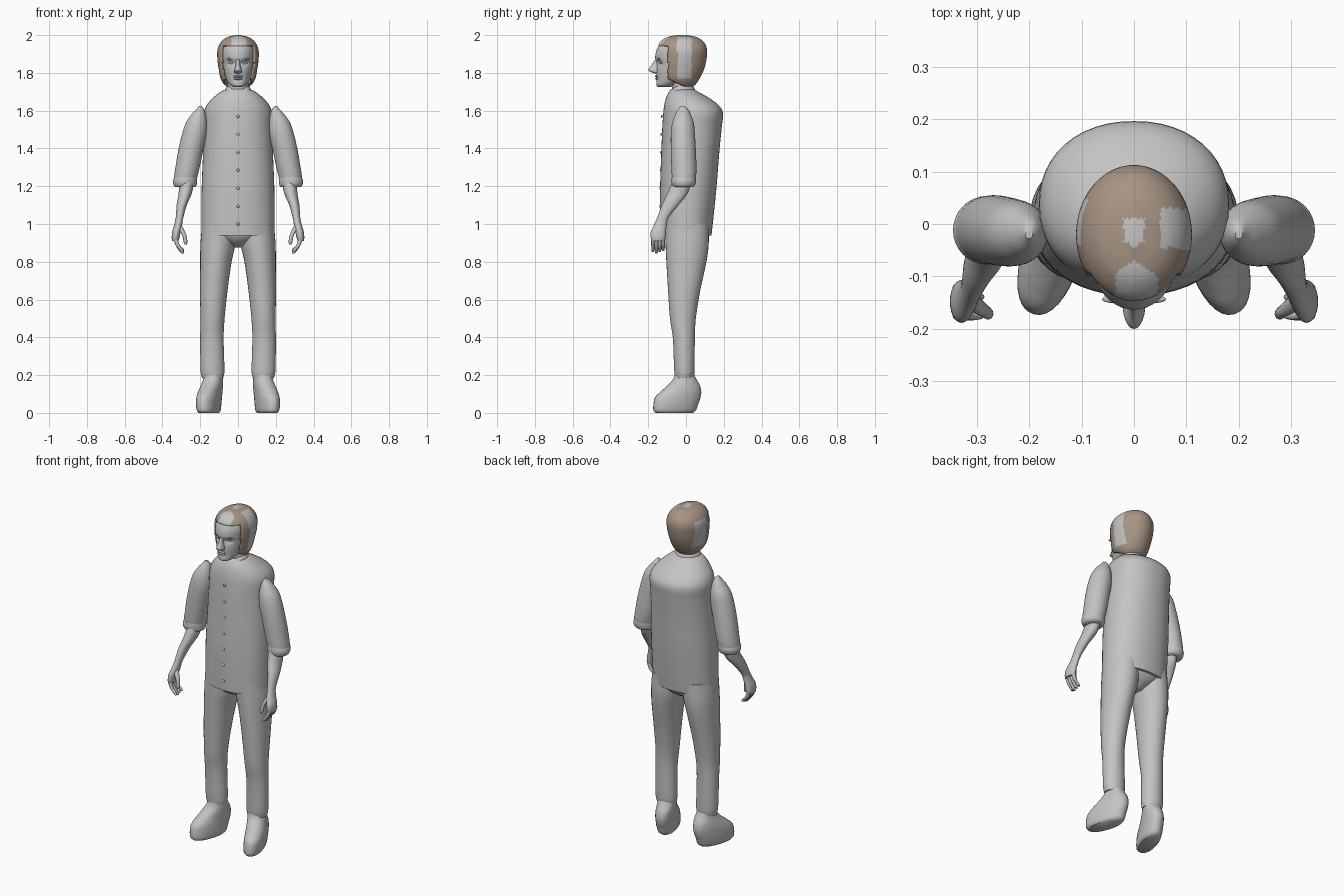
import bpy, bmesh, math
from mathutils import Vector

default_cube = bpy.data.objects.get("Cube")
if default_cube:
    bpy.data.objects.remove(default_cube, do_unlink=True)


def make_material(name, colour):
    material = bpy.data.materials.new(name)
    material.use_nodes = True
    material.diffuse_color = (*colour, 1)
    material.node_tree.nodes["Principled BSDF"].inputs["Base Color"].default_value = (*colour, 1)
    return material


grey = make_material("plain grey", (0.55, 0.55, 0.55))
brown = make_material("hair brown", (0.39, 0.3, 0.235))


def finish(name, bm, materials=(grey,), mirrored=False):
    """Turn a bmesh into a smooth-shaded object, optionally mirrored across x."""
    bmesh.ops.recalc_face_normals(bm, faces=bm.faces)
    mesh = bpy.data.meshes.new(name)
    bm.to_mesh(mesh)
    bm.free()
    for material in materials:
        mesh.materials.append(material)
    obj = bpy.data.objects.new(name, mesh)
    bpy.context.collection.objects.link(obj)
    bpy.ops.object.select_all(action='DESELECT')
    obj.select_set(True)
    bpy.context.view_layer.objects.active = obj
    bpy.ops.object.shade_smooth_by_angle(angle=math.radians(50))
    if mirrored:
        modifier = obj.modifiers.new("Mirror", 'MIRROR')
        modifier.use_mirror_merge = False
    return obj


def smooth_rings(rings, steps):
    """Interpolate ring profiles with a cubic curve over height."""
    def slope(i):
        a, b = rings[max(i - 1, 0)], rings[min(i + 1, len(rings) - 1)]
        return [(q - p) / (b[0] - a[0]) for p, q in zip(a, b)]

    result = [rings[0]]
    for i in range(len(rings) - 1):
        a, b = rings[i], rings[i + 1]
        ma, mb, dz = slope(i), slope(i + 1), b[0] - a[0]
        for k in range(1, steps + 1):
            t = k / steps
            s = t * t * (3 - 2 * t)
            result.append([p + (q - p) * s + dz * (t * (1 - t) ** 2 * u - t * t * (1 - t) * v)
                           for p, q, u, v in zip(a, b, ma, mb)])
    return result


def loft(rings, sides=32, steps=4, power=2.0, yaw=0, caps=True):
    """Stack rounded rings given as (z, centre x, half width, front y, back y)."""
    bm = bmesh.new()
    loops = []
    for z, cx, hx, y0, y1 in smooth_rings(rings, steps):
        loop = []
        for k in range(sides):
            angle = math.tau * k / sides
            c, s = math.cos(angle), math.sin(angle)
            dx = math.copysign(abs(c) ** (2 / power), c) * hx
            dy = math.copysign(abs(s) ** (2 / power), s) * (y1 - y0) / 2
            loop.append(bm.verts.new((cx + dx * math.cos(yaw) - dy * math.sin(yaw),
                                      (y0 + y1) / 2 + dx * math.sin(yaw) + dy * math.cos(yaw), z)))
        loops.append(loop)
    for a, b in zip(loops, loops[1:]):
        for k in range(sides):
            n = (k + 1) % sides
            bm.faces.new((a[k], a[n], b[n], b[k]))
    if caps:
        bm.faces.new(loops[0])
        bm.faces.new(loops[-1])
    return bm


def ellipsoid(name, centre, size, mirrored=False):
    bm = bmesh.new()
    bmesh.ops.create_uvsphere(bm, u_segments=16, v_segments=10, radius=1)
    for v in bm.verts:
        v.co = Vector(centre) + Vector(p * q for p, q in zip(v.co, size))
    return finish(name, bm, mirrored=mirrored)


# Shirt body, with its collar and buttons
finish("shirt_body", loft([
    (.94, 0, .193, -.135, .135), (1.05, 0, .193, -.137, .147), (1.2, 0, .192, -.137, .162),
    (1.4, 0, .184, -.13, .178), (1.52, 0, .18, -.125, .19), (1.59, 0, .18, -.12, .195),
    (1.63, 0, .165, -.115, .172), (1.67, 0, .13, -.105, .118), (1.7, 0, .092, -.09, .065),
    (1.715, 0, .06, -.078, .04)], sides=48, power=2.15))

bm = loft([(1.69, 0, .075, -.098, .055), (1.715, 0, .068, -.088, .046),
           (1.728, 0, .06, -.078, .04)], caps=False)
for v in bm.verts:
    v.co.z -= .035 * max(0, 1 - abs(v.co.x) / .05) * (v.co.y < 0)
finish("collar", bm)
for i in range(7):
    ellipsoid("button", (0, -.136 + .002 * max(0, i - 2), 1 + .095 * i), (.008, .005, .008))

# Sleeves and rolled cuffs
finish("sleeves", loft([
    (1.205, .28, .05, -.06, .035), (1.23, .28, .06, -.072, .05), (1.3, .267, .064, -.077, .055),
    (1.39, .25, .066, -.08, .052), (1.48, .23, .065, -.08, .047), (1.54, .219, .055, -.072, .04),
    (1.585, .207, .035, -.055, .022), (1.61, .2, .018, -.04, .008),
    (1.625, .2, .007, -.028, -.01)]), mirrored=True)
finish("cuffs", loft([
    (1.195, .28, .052, -.062, .036), (1.203, .28, .06, -.072, .046),
    (1.225, .281, .064, -.077, .053), (1.25, .277, .06, -.075, .052)]), mirrored=True)

# Forearms running into the palms
finish("forearms", loft([
    (.91, .332, .017, -.183, -.115), (.93, .33, .021, -.188, -.108), (.96, .326, .022, -.186, -.106),
    (.99, .318, .021, -.172, -.103), (1.03, .31, .02, -.154, -.094), (1.1, .298, .027, -.128, -.04),
    (1.16, .28, .035, -.1, .008), (1.23, .27, .038, -.07, .03)], sides=24), mirrored=True)

# Curled fingers and thumbs
for i, name in enumerate(("index_fingers", "middle_fingers", "ring_fingers", "little_fingers")):
    y, tip = -.175 + .018 * i, .845 + .006 * abs(i - 1)
    finish(name, loft([(tip, .293, .008, y - .006, y + .006), (tip + .012, .3, .011, y - .008, y + .008),
                       (.885, .318, .011, y - .009, y + .009), (.93, .334, .012, y - .009, y + .009)],
                      sides=12), mirrored=True)
finish("thumbs", loft([
    (.892, .277, .006, -.178, -.164), (.905, .278, .01, -.182, -.16), (.94, .284, .011, -.178, -.154),
    (.97, .3, .014, -.17, -.14), (.995, .313, .014, -.155, -.125)], sides=14), mirrored=True)

# Trousers
finish("trouser_legs", loft([
    (.185, .134, .057, -.057, .04), (.22, .135, .063, -.062, .045), (.4, .138, .062, -.07, .047),
    (.5, .135, .064, -.085, .052), (.65, .128, .073, -.095, .076), (.8, .117, .083, -.104, .108),
    (.89, .107, .092, -.108, .12), (1, .1, .09, -.11, .12)]), mirrored=True)
finish("trouser_seat", loft([
    (.875, 0, .03, -.03, .05), (.9, 0, .08, -.08, .09), (.94, 0, .17, -.11, .12),
    (1, 0, .18, -.12, .125)]))

# Shoes turned outward
finish("shoes", loft([
    (0, .155, .044, -.165, .04), (.012, .155, .052, -.176, .056), (.05, .155, .056, -.176, .07),
    (.085, .152, .056, -.166, .082), (.115, .146, .055, -.135, .084), (.15, .137, .053, -.095, .074),
    (.18, .132, .05, -.068, .055), (.22, .132, .046, -.055, .035)],
    power=2.2, yaw=math.radians(18)), mirrored=True)

# Neck and head, with eye sockets pressed in
finish("neck", loft([(1.66, 0, .062, -.08, .045), (1.72, 0, .055, -.074, .035),
                     (1.8, 0, .055, -.08, .04)]))
bm = loft([
    (1.725, 0, .022, -.148, -.08), (1.735, 0, .04, -.157, -.06), (1.765, 0, .062, -.155, .01),
    (1.8, 0, .075, -.157, .06), (1.84, 0, .084, -.155, .088), (1.88, 0, .088, -.163, .1),
    (1.92, 0, .09, -.156, .102), (1.955, 0, .08, -.135, .09), (1.98, 0, .058, -.103, .062),
    (1.992, 0, .025, -.06, .025)], sides=64, steps=6, power=2.1)
for v in bm.verts:
    if v.co.y < -.05:
        dx, dz = (abs(v.co.x) - .036) / .02, (v.co.z - 1.853) / .014
        v.co.y += .014 * math.exp(-dx * dx - dz * dz)
finish("head", bm)
finish("nose", loft([
    (1.797, 0, .012, -.168, -.13), (1.804, 0, .021, -.184, -.13), (1.816, 0, .019, -.2, -.13),
    (1.84, 0, .012, -.183, -.13), (1.872, 0, .01, -.164, -.13)], sides=20))
ellipsoid("upper_lip", (0, -.155, 1.782), (.027, .009, .006))
ellipsoid("lower_lip", (0, -.154, 1.769), (.023, .009, .006))
ellipsoid("eyes", (.036, -.13, 1.853), (.014, .01, .007), mirrored=True)
ellipsoid("brows", (.037, -.143, 1.874), (.024, .008, .005), mirrored=True)

# Hair shell, trimmed around the face, with bare patches
bm = loft([
    (1.718, 0, .045, -.03, .025), (1.74, 0, .074, -.09, .052), (1.77, 0, .092, -.13, .072),
    (1.82, 0, .102, -.15, .096), (1.87, 0, .109, -.152, .108), (1.92, 0, .109, -.15, .112),
    (1.955, 0, .096, -.142, .1), (1.98, 0, .073, -.117, .075), (1.993, 0, .045, -.088, .045),
    (2, 0, .012, -.045, .005)], sides=80, steps=6)


def over_face(p):
    sideburn = p.y < .02 and p.z < 1.722 - .48 * p.y
    return sideburn or (p.y < -.095 and p.z < 1.945)


def bare(p):
    left_side = p.x > .05 and -.045 < p.y < .03 and p.z > 1.77
    right_side = p.x < -.07 and -.035 < p.y < .05 and 1.79 < p.z < 1.945
    forehead = p.y < -.07 - .6 * abs(p.x) and -.035 < p.x < .045
    crown = abs(p.x) < .02 and -.035 < p.y < .01 and p.z > 1.9
    return left_side or right_side or forehead or crown


bmesh.ops.delete(bm, geom=[f for f in bm.faces if over_face(f.calc_center_median())], context='FACES')
for face in bm.faces:
    face.material_index = int(not bare(face.calc_center_median()))
hair = finish("hair", bm, (grey, brown))
shell = hair.modifiers.new("Thickness", 'SOLIDIFY')
shell.thickness = .012
shell.offset = -1
